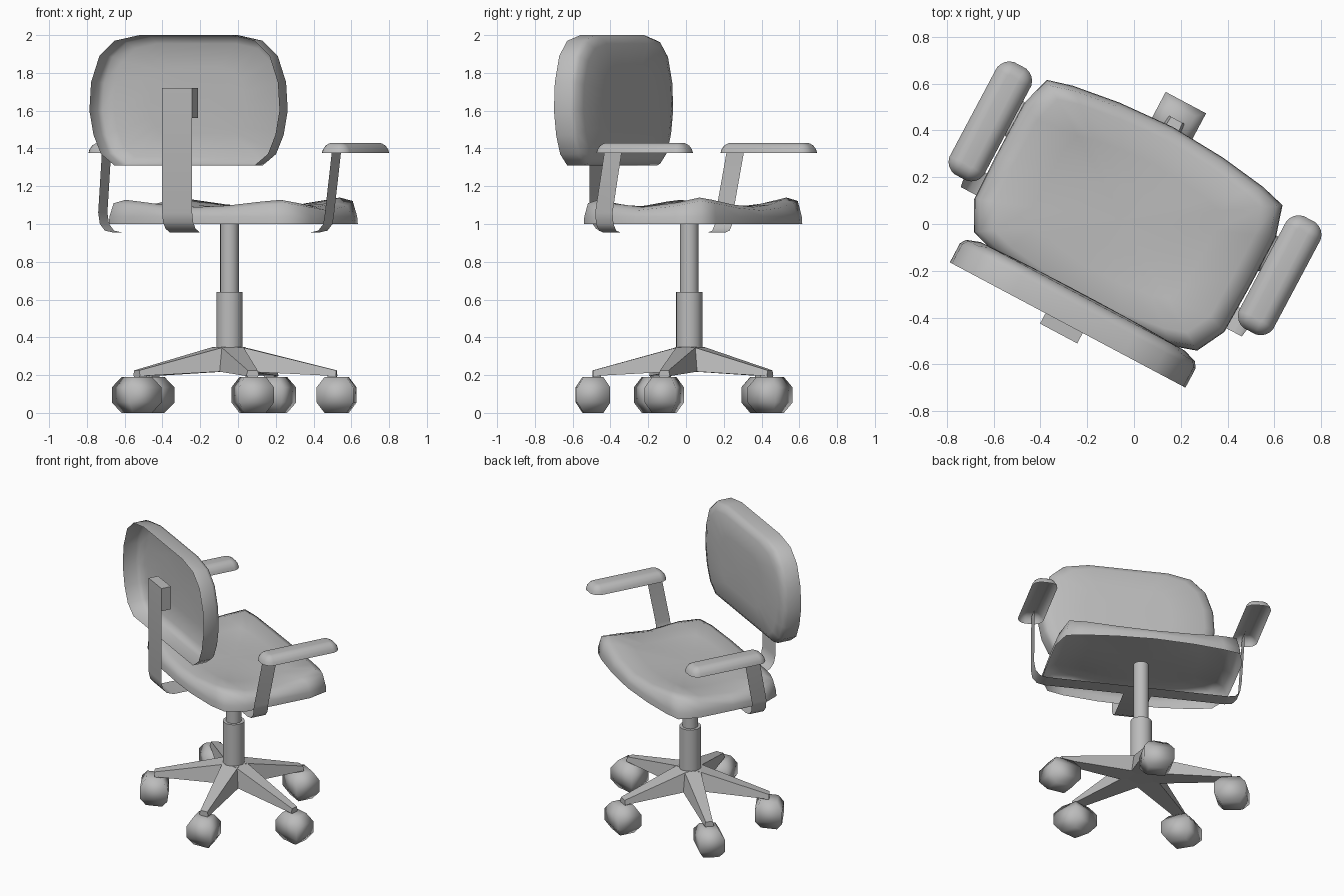
import bpy, bmesh, math
from mathutils import Vector, Matrix

cube = bpy.data.objects.get("Cube")
if cube:
    bpy.data.objects.remove(cube, do_unlink=True)

# Whole chair is turned on its column; parts are built with the sitter facing +y
PLACE = Matrix.Translation((-0.045, 0.017, 0)) @ Matrix.Rotation(math.radians(-28), 4, 'Z')

grey = bpy.data.materials.new("plain_grey")
grey.use_nodes = True
grey.diffuse_color = (0.5, 0.5, 0.5, 1)
grey.node_tree.nodes["Principled BSDF"].inputs["Base Color"].default_value = (0.5, 0.5, 0.5, 1)


def finish(name, bm, smooth=40):
    bmesh.ops.recalc_face_normals(bm, faces=bm.faces)
    mesh = bpy.data.meshes.new(name)
    bm.to_mesh(mesh)
    bm.free()
    mesh.materials.append(grey)
    obj = bpy.data.objects.new(name, mesh)
    bpy.context.collection.objects.link(obj)
    obj.matrix_world = PLACE
    bpy.ops.object.select_all(action='DESELECT')
    obj.select_set(True)
    bpy.context.view_layer.objects.active = obj
    if smooth:
        bpy.ops.object.shade_smooth_by_angle(angle=math.radians(smooth))


def loft(bm, rings, open_start=False):
    """Skin closed rings of equal length and cap the ends."""
    loops = [[bm.verts.new(p) for p in ring] for ring in rings]
    n = len(loops[0])
    for a, b in zip(loops, loops[1:]):
        for i in range(n):
            j = (i + 1) % n
            bm.faces.new((a[i], a[j], b[j], b[i]))
    if not open_start:
        bm.faces.new(loops[0])
    bm.faces.new(loops[-1])


def mirrored(half):
    """Close a half outline that starts and ends on x = 0."""
    return half + [(-x, y) for x, y in reversed(half[1:-1])]


def strip(name, path, wide):
    """Bent sheet bar: path of centre points, wide is the half-width vector."""
    bm = bmesh.new()
    wide = Vector(wide)
    rows = [(bm.verts.new(Vector(p) - wide), bm.verts.new(Vector(p) + wide)) for p in path]
    for a, b in zip(rows, rows[1:]):
        bm.faces.new((a[0], a[1], b[1], b[0]))
    finish(name, bm, 45)


def box_rings(cx, cy, levels):
    """Rectangular rings (half x, half y, z)."""
    return [[(cx + sx * hx, cy + sy * hy, z) for sx, sy in ((1, 1), (-1, 1), (-1, -1), (1, -1))]
            for hx, hy, z in levels]


# Seat cushion: dished shell with raised, rounded corners, open underneath
seat_plan = mirrored([(0, .45), (.25, .435), (.46, .405), (.57, .375), (.61, .24), (.61, 0),
                      (.605, -.22), (.54, -.345), (.43, -.38), (.2, -.41), (0, -.415)])


def seat_ring(scale, drop):
    k = min(scale, .86) ** 2
    return [(x * scale, y * scale, 1.09 + 2 * (x * y * k) ** 2 - drop) for x, y in seat_plan]


bm = bmesh.new()
loft(bm, [[(x, y, 1.0) for x, y in seat_plan], [(x * .995, y * .995, 1.04) for x, y in seat_plan],
          seat_ring(.96, .018), seat_ring(.86, 0), seat_ring(.6, 0), seat_ring(.3, 0), seat_ring(.06, 0)],
     open_start=True)
finish("seat", bm, 70)

# Backrest: padded shell, open at the rear
back_outline = mirrored([(0, 2.0), (.27, 2.0), (.42, 1.97), (.51, 1.89), (.56, 1.75), (.57, 1.6),
                         (.545, 1.47), (.5, 1.37), (.42, 1.31), (0, 1.31)])
MID = 1.655


def back_ring(scale, y):
    return [(x * scale, y, MID + (z - MID) * scale) for x, z in back_outline]


bm = bmesh.new()
loft(bm, [back_ring(1, -.508), back_ring(1, -.415), back_ring(.97, -.39), back_ring(.87, -.37),
          back_ring(.5, -.362), back_ring(.1, -.36)], open_start=True)
finish("backrest", bm, 60)

# Back support bar and its mounting block
strip("back_support", [(-.017, y, z) for y, z in (
    (-.558, 1.72), (-.558, 1.06), (-.548, 1.01), (-.52, .975), (-.47, .955), (-.10, .955))], (.09, 0, 0))
bm = bmesh.new()
loft(bm, box_rings(-.017, -.524, [(.09, .034, 1.56), (.09, .034, 1.72)]))
finish("back_mount", bm, 0)

# Arm bar runs under the seat and up both sides
side = [(.59, -.15, .955), (.64, -.15, .965), (.67, -.15, 1.0), (.68, -.15, 1.06), (.69, -.085, 1.41)]
strip("arm_bar", [(-x, y, z) for x, y, z in reversed(side)] + side, (0, .052, 0))

# Armrest pads: domed shells, open underneath
for label, s in (("left", 1), ("right", -1)):
    bm = bmesh.new()
    rings = []
    for inset, z in ((0, 1.375), (.006, 1.395), (.02, 1.415), (.04, 1.427), (.058, 1.43)):
        ring = []
        for i in range(20):
            a = math.tau * (i + .5) / 20
            c, t = math.cos(a), math.sin(a)
            r = .066 - inset
            ring.append((s * .7 + c * r + math.copysign(.018, c), .105 + t * r + math.copysign(.206, t), z))
        rings.append(ring)
    loft(bm, rings, open_start=True)
    finish(label + "_armrest", bm, 60)

# Column
for name, r, z0, z1 in (("gas_lift", .05, .6, 1.06), ("column_sleeve", .07, .345, .64)):
    bm = bmesh.new()
    loft(bm, [[(r * math.cos(math.tau * i / 16), r * math.sin(math.tau * i / 16), z) for i in range(16)]
              for z in (z0, z1)])
    finish(name, bm, 40)

# Five-star base, a little wider than deep
for i in range(5):
    a = math.radians(90 + 72 * i)
    spread = Matrix.Diagonal((1.22, 1, 1, 1)) @ Matrix.Rotation(a, 4, 'Z')
    bm = bmesh.new()
    loft(bm, [[(x, -w, lo), (x, w, lo), (x, w * .75, hi), (x, -w * .75, hi)]
              for x, w, lo, hi in ((0, .07, .22, .35), (.06, .068, .22, .348), (.485, .03, .195, .225))])
    loft(bm, box_rings(.465, 0, [(.02, .025, .17), (.02, .025, .21)]))
    bm.transform(spread)
    finish("base_leg_%d" % (i + 1), bm, 0)

    bm = bmesh.new()
    loft(bm, box_rings(.485, 0, [(.05, .05, 0), (.083, .08, .055), (.083, .08, .135), (.05, .05, .19)]))
    bm.transform(spread)
    finish("caster_%d" % (i + 1), bm, 180)
